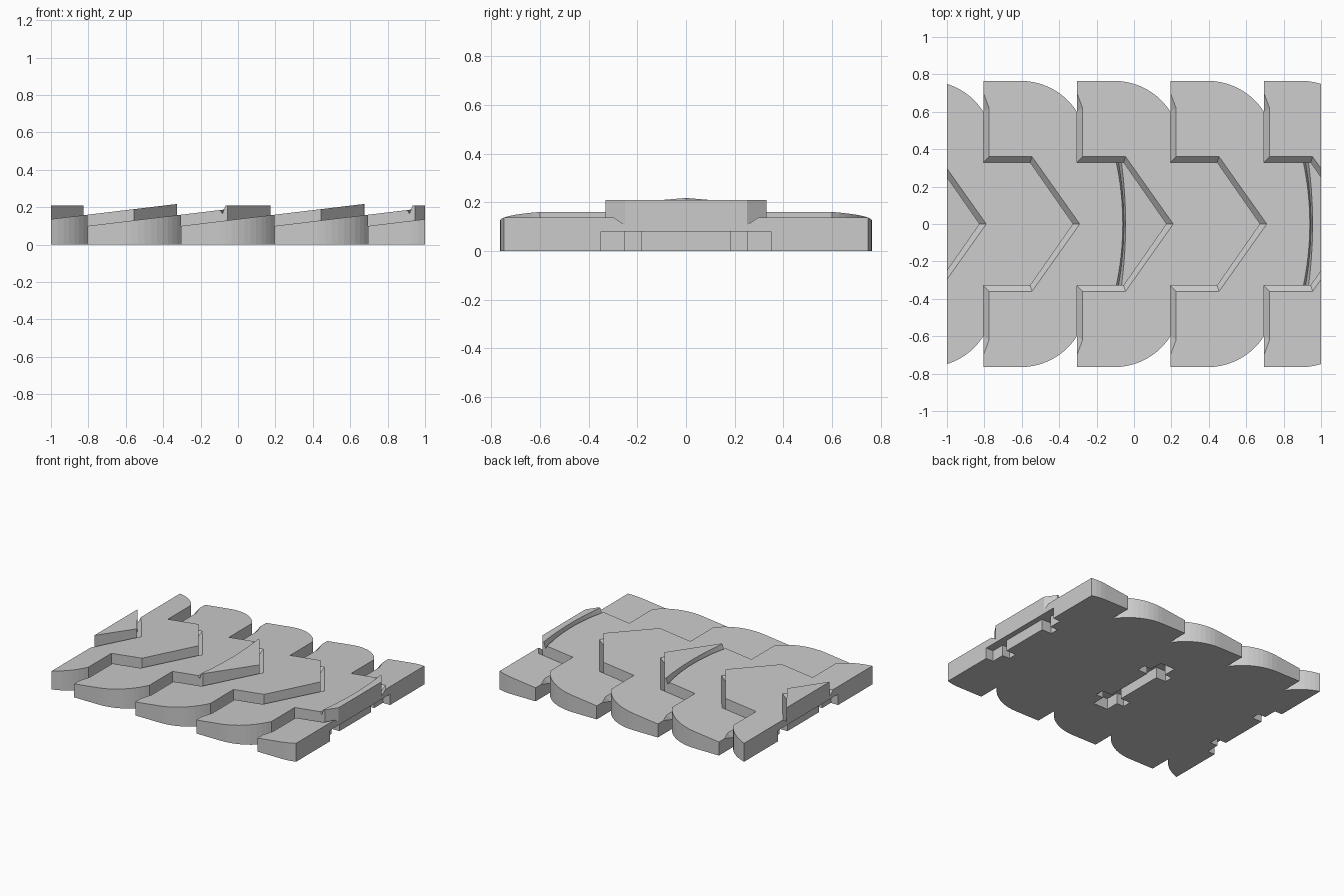
import bpy, bmesh, math
from mathutils import Vector

if "Cube" in bpy.data.objects:
    bpy.data.objects.remove(bpy.data.objects["Cube"])

PITCH, START = 0.5, -0.805
SLOPE, LOW, DEPTH = 0.12, 0.10, 0.03


def plane(u, y, dz=0.0):
    """Point on the sloping top of a scale (u runs along the scale)."""
    return (u, y, LOW + SLOPE * u + dz)


# Rounded outer corner of a scale
R = (0.3 ** 2 + 0.165 ** 2) / (2 * 0.165)
END = math.asin(0.3 / R)
CURVE = [(0.2 + R * math.sin(END * i / 10), 0.765 - R + R * math.cos(END * i / 10))
         for i in range(11)]

# Upper and lower edges of the chamfer groove around the overlapping scale
GROOVE = [(0.03, 0.62), (0.03, 0.36), (0.26, 0.36), (0.515, 0)]
FOOT = [(0, 0.6), (0, 0.33), (0.25, 0.33), (0.48, 0)]


def arc(u_end, u_mid, z=None):
    """Curved line across the arrow, from its side to the middle."""
    pts = []
    for i in range(9):
        y = 0.33 * (1 - i / 8)
        u = u_mid + (u_end - u_mid) * (y / 0.33) ** 2
        pts.append(plane(u, y) if z is None else (u, y, z))
    return pts


SLIT = [arc(0.71, 0.745), arc(0.722, 0.751, 0.165), arc(0.738, 0.76, 0.21)]

bm = bmesh.new()


def face(x0, pts):
    for side in (1, -1):
        bm.faces.new([bm.verts.new((x0 + u, side * y, z)) for u, y, z in pts])


for k in range(-2, 5):
    x0 = START + k * PITCH
    slit = k % 2 == 0
    # Sloping top, with a curved slit on every second arrow
    rim = [plane(u, y) for u, y in reversed(CURVE)]
    body = [plane(*p) for p in reversed(GROOVE)] + [plane(0, 0.70), plane(0, 0.765)]
    body += rim[::-1] + [plane(0.5, 0.33)]
    if slit:
        shoulder, tip = (0.75, 0.33, 0.21), (0.98, 0, 0.21)
        face(x0, body + SLIT[0])
        for a, b in zip(SLIT, SLIT[1:]):
            for i in range(8):
                face(x0, [a[i], a[i + 1], b[i + 1], b[i]])
        face(x0, SLIT[2] + [tip, shoulder])
        side_top = [plane(0.5, 0.33)] + [s[0] for s in SLIT] + [shoulder]
    else:
        shoulder, tip = plane(0.75, 0.33), plane(0.98, 0)
        face(x0, body + [shoulder, tip])
        side_top = [plane(0.5, 0.33), shoulder]

    # Chamfer groove
    g = [plane(*p) for p in GROOVE]
    w = [plane(*p, -DEPTH) for p in FOOT]
    face(x0, [plane(0, 0.70), g[0], w[0]])
    for i in range(3):
        face(x0, [g[i], g[i + 1], w[i + 1], w[i]])

    # Walls of the scale end and the arrow, down to the next scale's groove
    n = [(u + PITCH, y, z) for u, y, z in w]
    face(x0, [plane(0.5, 0.6), plane(0.5, 0.33), n[1], n[0]])
    face(x0, side_top + [n[2], n[1]])
    face(x0, [shoulder, tip, n[3], n[2]])

    # Outer walls and underside
    outer = [plane(0, 0.765)] + rim[::-1]
    for a, b in zip(outer, outer[1:]):
        face(x0, [a, b, (b[0], b[1], 0), (a[0], a[1], 0)])
    face(x0, [(0, 0.765, 0), plane(0, 0.765), plane(0, 0.70), w[0], (0, 0.6, 0)])
    face(x0, [(0, 0, 0), (0, 0.6, 0)] + [(a[0], a[1], 0) for a in outer] + [(0.5, 0, 0)])

bmesh.ops.remove_doubles(bm, verts=bm.verts[:], dist=1e-4)

# Trim both ends flat and cap them
for s in (1, -1):
    cut = bmesh.ops.bisect_plane(bm, geom=bm.verts[:] + bm.edges[:] + bm.faces[:],
                                 dist=1e-6, plane_co=Vector((s, 0, 0)),
                                 plane_no=Vector((s, 0, 0)), clear_outer=True)
    edges = [e for e in cut["geom_cut"] if isinstance(e, bmesh.types.BMEdge)]
    bmesh.ops.contextual_create(bm, geom=edges)
bmesh.ops.recalc_face_normals(bm, faces=bm.faces[:])


def to_object(bm, name):
    me = bpy.data.meshes.new(name)
    bm.to_mesh(me)
    bm.free()
    ob = bpy.data.objects.new(name, me)
    bpy.context.collection.objects.link(ob)
    return ob


scales = to_object(bm, "scale_strip")

# Connector sockets in the underside: cross-ended slots at the seams
quarter = [(0.04, 0.185), (0.12, 0.185), (0.12, 0.25), (0.06, 0.25), (0.06, 0.35)]
half = [(x, -y) for x, y in reversed(quarter)] + quarter
outline = half + [(-x, y) for x, y in reversed(half)]
bm = bmesh.new()
for cx in (-1, 0, 1):
    f = bm.faces.new([bm.verts.new((cx + x, y, -0.05)) for x, y in outline])
    top = bmesh.ops.extrude_face_region(bm, geom=[f])["geom"]
    bmesh.ops.translate(bm, vec=(0, 0, 0.13),
                        verts=[v for v in top if isinstance(v, bmesh.types.BMVert)])
bmesh.ops.recalc_face_normals(bm, faces=bm.faces[:])
cutter = to_object(bm, "socket_cutter")
cutter.hide_render = True
cutter.display_type = 'WIRE'

mod = scales.modifiers.new("sockets", 'BOOLEAN')
mod.operation = 'DIFFERENCE'
mod.solver = 'EXACT'
mod.object = cutter
